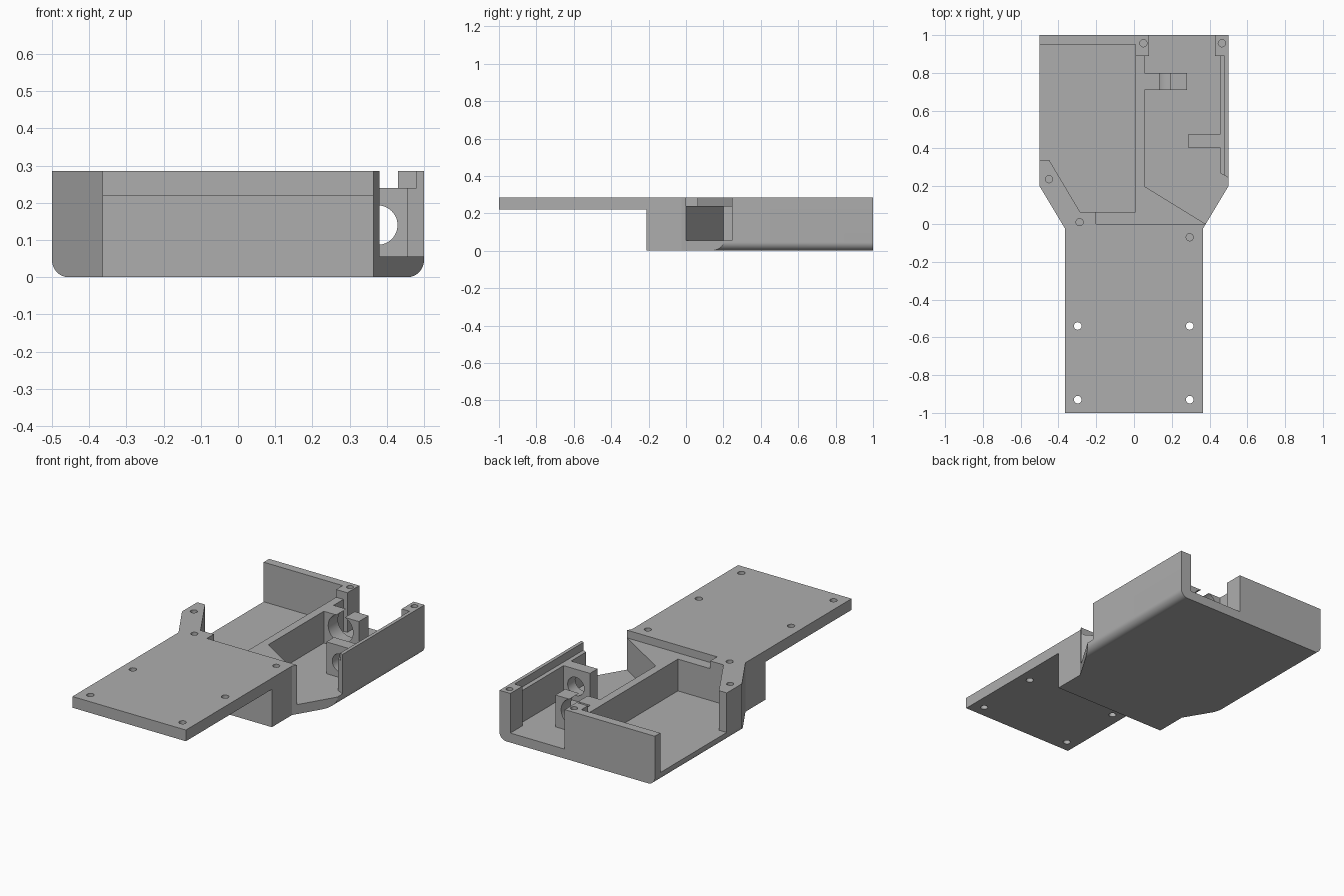
import bpy, bmesh
from math import sin, cos, pi
from mathutils import Matrix

cube = bpy.data.objects.get("Cube")
if cube:
    bpy.data.objects.remove(cube, do_unlink=True)

TOP, FLOOR, LEDGE, PLATE = 0.285, 0.055, 0.24, 0.22
HIGH = 0.4

grey = bpy.data.materials.new("light grey plastic")
grey.use_nodes = True
colour = (0.42, 0.42, 0.42, 1)
grey.diffuse_color = colour
grey.node_tree.nodes["Principled BSDF"].inputs["Base Color"].default_value = colour


def prism(name, outline, low, high, axis="Z"):
    """Extrude a closed outline along z, or an (x, z) outline along y."""
    bm = bmesh.new()
    if axis == "Z":
        verts = [bm.verts.new((x, y, low)) for x, y in outline]
        step = (0, 0, high - low)
    else:
        verts = [bm.verts.new((x, low, z)) for x, z in outline]
        step = (0, high - low, 0)
    face = bm.faces.new(verts)
    new = bmesh.ops.extrude_face_region(bm, geom=[face])["geom"]
    bmesh.ops.translate(bm, vec=step, verts=[v for v in new if isinstance(v, bmesh.types.BMVert)])
    bmesh.ops.recalc_face_normals(bm, faces=bm.faces)
    mesh = bpy.data.meshes.new(name)
    bm.to_mesh(mesh)
    bm.free()
    mesh.materials.append(grey)
    obj = bpy.data.objects.new(name, mesh)
    bpy.context.collection.objects.link(obj)
    return obj


def circle(cx, cy, r, n=32):
    return [(cx + r * cos(2 * pi * i / n), cy + r * sin(2 * pi * i / n)) for i in range(n)]


def carve(target, cutter, operation="DIFFERENCE"):
    """Apply a boolean and throw the cutter away."""
    cutter.hide_render = True
    mod = target.modifiers.new("carve", "BOOLEAN")
    mod.operation, mod.object, mod.solver = operation, cutter, "EXACT"
    bpy.context.view_layer.objects.active = target
    bpy.ops.object.modifier_apply(modifier=mod.name)
    bpy.data.objects.remove(cutter, do_unlink=True)


# Housing plan: wide case tapering into the narrow mounting plate
half = [(0.365, -1), (0.365, -0.025), (0.5, 0.2), (0.5, 1)]
plan = half + [(-x, y) for x, y in reversed(half)]
housing = prism("housing", plan, 0, TOP)

# Rounded lower long edges
r = 0.045
arc = [(0.5 - r + r * sin(a), r - r * cos(a)) for a in [i * pi / 24 for i in range(13)]]
section = arc + [(0.5, HIGH), (-0.5, HIGH)] + [(-x, z) for x, z in reversed(arc)]
section = [(x * 1.00001, z) for x, z in section]
carve(housing, prism("rounded_section", section, -1.1, 1.1, "Y"), "INTERSECT")

# Space under the overhanging plate
carve(housing, prism("under_plate", [(-1, -2), (1, -2), (1, -0.21), (-1, -0.21)], -0.1, PLATE))

# Left bay, open at the side
left_bay = [(-0.6, 0.34), (-0.45, 0.34), (-0.285, 0.063), (0.008, 0.063), (0.008, 0.95), (-0.6, 0.95)]
carve(housing, prism("left_bay", left_bay, FLOOR, HIGH))

# Right bay, leaving the divider, end posts and two bearing blocks standing
right_bay = [(0.055, 0.2), (0.38, 0), (0.6, 0), (0.6, 0.19), (0.455, 0.27),
             (0.455, 0.405), (0.285, 0.405), (0.285, 0.475), (0.455, 0.475),
             (0.455, 0.89), (0.43, 0.89), (0.43, 1.1), (0.08, 1.1), (0.08, 0.89),
             (0.055, 0.89), (0.055, 0.8), (0.28, 0.8), (0.28, 0.71), (0.055, 0.71)]
carve(housing, prism("right_bay", right_bay, FLOOR, HIGH))

# Recessed ledge that takes a lid
ledge = [(-0.2, 0), (0.6, 0), (0.6, 0.19), (0.48, 0.256), (0.48, 0.89), (0.43, 0.89),
         (0.43, 1.1), (0.08, 1.1), (0.08, 0.89), (-0.1, 0.89), (-0.1, 0.1), (-0.2, 0.1)]
carve(housing, prism("lid_ledge", ledge, LEDGE, HIGH))

# Bores through the bearing blocks
carve(housing, prism("inner_bore", circle(0.163, 0.165, 0.08, 48), 0.65, 0.85, "Y"))
carve(housing, prism("outer_bore", circle(0.376, 0.14, 0.053, 48), 0.35, 0.55, "Y"))

# Screw holes: through the plate, blind in the case
for x in (-0.298, 0.295):
    for y in (-0.93, -0.54):
        carve(housing, prism("plate_hole", circle(x, y, 0.02), 0.1, HIGH))
for x, y in ((-0.45, 0.237), (-0.288, 0.01), (0.295, -0.07), (0.05, 0.957), (0.465, 0.957)):
    carve(housing, prism("screw_hole", circle(x, y, 0.019), 0.12, HIGH))

# Smooth the round surfaces, keep the corners crisp
bpy.ops.object.select_all(action="DESELECT")
housing.select_set(True)
bpy.context.view_layer.objects.active = housing
bpy.ops.object.shade_smooth_by_angle(angle=pi / 6)
